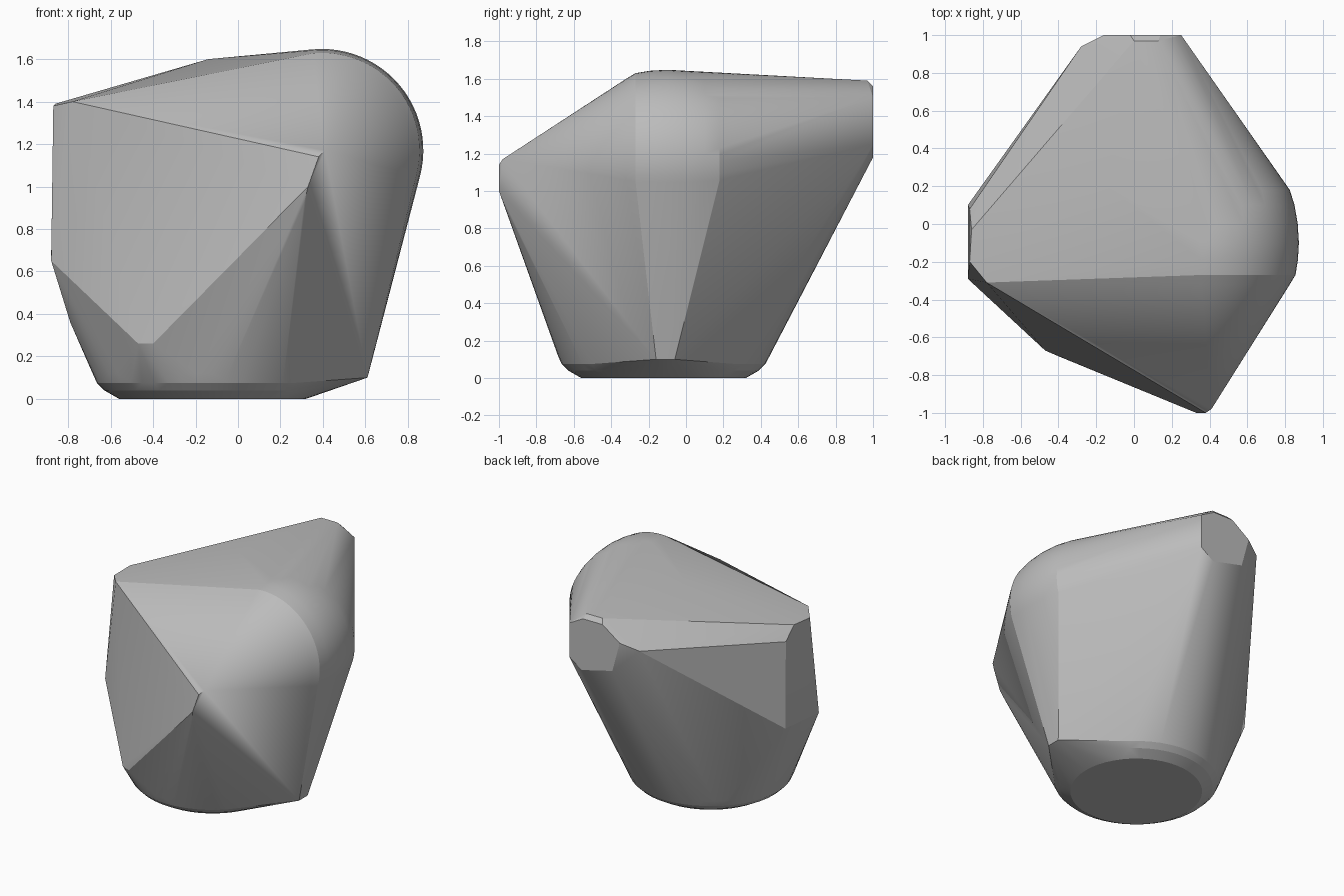
import bpy, bmesh, math
from mathutils import Vector

cube = bpy.data.objects.get("Cube")
if cube:
    bpy.data.objects.remove(cube, do_unlink=True)

grey = bpy.data.materials.new("stone_grey")
grey.use_nodes = True
grey.diffuse_color = (0.5, 0.5, 0.5, 1)
grey.node_tree.nodes["Principled BSDF"].inputs["Base Color"].default_value = (0.5, 0.5, 0.5, 1)

points = []


def ring(centre, radius, axis, start=0, end=360, steps=48):
    """Add an arc of points around the y or z axis."""
    cx, cy, cz = centre
    for i in range(steps + 1):
        a = math.radians(start + (end - start) * i / steps)
        u, v = radius * math.cos(a), radius * math.sin(a)
        points.append((cx + u, cy, cz + v) if axis == "y" else (cx + u, cy + v, cz))


# Rounded round foot
for radius, z in ((0.44, 0), (0.51, 0.04), (0.545, 0.075), (0.565, 0.12)):
    ring((-0.12, -0.12, z), radius, "z")

# Barrel shoulder, slightly swollen in the middle
for y, radius in ((-0.32, 0.43), (-0.27, 0.46), (-0.19, 0.473),
                  (-0.1, 0.478), (0.0, 0.472), (0.1, 0.455), (0.18, 0.43)):
    ring((0.395, y, 1.17), radius, "y", -15, 95, 24)

# Front nose
points += [(0.41, -0.98, 1.17), (0.38, -1, 1.14), (0.33, -1, 1.0), (0.31, -0.97, 0.92)]
# Low corners
points += [(-0.47, -0.67, 0.26), (-0.40, -0.70, 0.26), (0.16, -0.62, 0.26),
           (0.61, -0.16, 0.1), (0.61, -0.06, 0.1), (-0.79, -0.22, 0.36)]
# Flat side corner and crown
points += [(-0.88, -0.29, 0.65), (-0.88, 0.1, 0.68), (-0.87, 0.08, 1.31),
           (-0.87, -0.2, 1.38), (-0.86, -0.03, 1.39), (-0.78, -0.31, 1.40),
           (-0.14, 0.2, 1.6)]
# Flat back end
points += [(0.25, 1, 1.5), (0.25, 1, 1.25), (0.15, 1, 1.18), (-0.1, 1, 1.24),
           (-0.16, 1, 1.46), (-0.02, 1, 1.56), (0.14, 1, 1.56),
           (0.0, 0.97, 1.59), (0.13, 0.97, 1.59), (-0.28, 0.94, 1.41)]

# Wrap one tight convex skin around all the parts
bm = bmesh.new()
for p in points:
    bm.verts.new(Vector(p))
bmesh.ops.remove_doubles(bm, verts=bm.verts[:], dist=0.001)
hull = bmesh.ops.convex_hull(bm, input=bm.verts[:])
spare = {g for g in hull["geom_interior"] + hull["geom_unused"] if isinstance(g, bmesh.types.BMVert)}
bmesh.ops.delete(bm, geom=[v for v in spare if v.is_valid], context="VERTS")
bmesh.ops.dissolve_limit(bm, angle_limit=math.radians(0.5), verts=bm.verts[:], edges=bm.edges[:])
bmesh.ops.recalc_face_normals(bm, faces=bm.faces[:])

mesh = bpy.data.meshes.new("boulder")
bm.to_mesh(mesh)
bm.free()
mesh.materials.append(grey)
boulder = bpy.data.objects.new("boulder", mesh)
bpy.context.collection.objects.link(boulder)

bpy.ops.object.select_all(action="DESELECT")
boulder.select_set(True)
bpy.context.view_layer.objects.active = boulder
bpy.ops.object.shade_smooth_by_angle(angle=math.radians(15))
